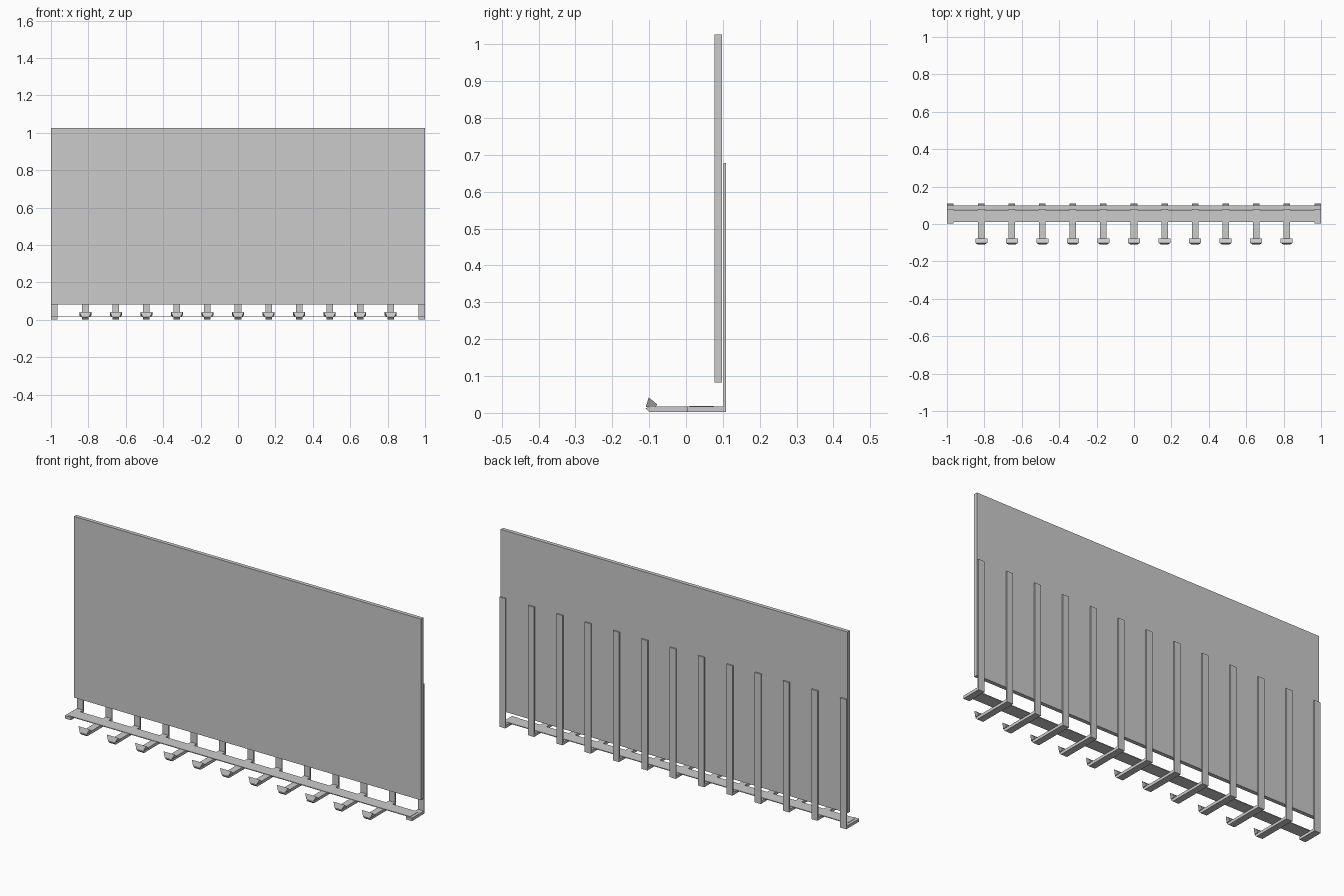
import bpy

if "Cube" in bpy.data.objects:
    bpy.data.objects.remove(bpy.data.objects["Cube"])


def mesh_object(name, verts, faces):
    mesh = bpy.data.meshes.new(name)
    mesh.from_pydata(verts, [], faces)
    obj = bpy.data.objects.new(name, mesh)
    bpy.context.collection.objects.link(obj)
    return obj


def box(name, x0, x1, y0, y1, z0, z1):
    verts = [(x, y, z) for x in (x0, x1) for y in (y0, y1) for z in (z0, z1)]
    faces = [(0, 1, 3, 2), (4, 6, 7, 5), (0, 4, 5, 1),
             (2, 3, 7, 6), (0, 2, 6, 4), (1, 5, 7, 3)]
    return mesh_object(name, verts, faces)


def extrude_x(name, profile, x, half_widths):
    # Side profile (y, z) extruded along x; each point has its own half width
    n = len(profile)
    verts = [(x + s * w, y, z) for s in (-1, 1)
             for (y, z), w in zip(profile, half_widths)]
    faces = [tuple(range(n))[::-1], tuple(range(n, 2 * n))]
    faces += [(i, (i + 1) % n, n + (i + 1) % n, n + i) for i in range(n)]
    return mesh_object(name, verts, faces)


HALF = 0.0175
SPACING = 0.1633

# Large upright panel and thin floor plank
box("panel", -1, 1, 0.078, 0.098, 0.082, 1.026)
box("floor_plank", -0.985, 0.985, 0.01, 0.076, 0.015, 0.019)

# Corner brackets: L profile with a short foot
end_profile = [(0.003, 0.002), (0.109, 0.002), (0.109, 0.678),
               (0.102, 0.678), (0.102, 0.017), (0.003, 0.017)]
for side in (-1, 1):
    extrude_x("end_bracket", end_profile, side * (1 - HALF), [HALF] * 6)

# Middle brackets: L profile with a long foot and chamfered toe
mid_profile = [(-0.099, 0.002), (0.109, 0.002), (0.109, 0.678),
               (0.102, 0.678), (0.102, 0.017), (-0.095, 0.017),
               (-0.110, 0.013)]
# Toe clip: sloped wedge, flaring upward
clip_profile = [(-0.109, 0.016), (-0.083, 0.016), (-0.078, 0.023),
                (-0.101, 0.042)]
for i in range(-5, 6):
    x = i * SPACING
    extrude_x("bracket", mid_profile, x, [HALF] * 7)
    extrude_x("toe_clip", clip_profile, x, [0.02, 0.022, 0.032, 0.032])
